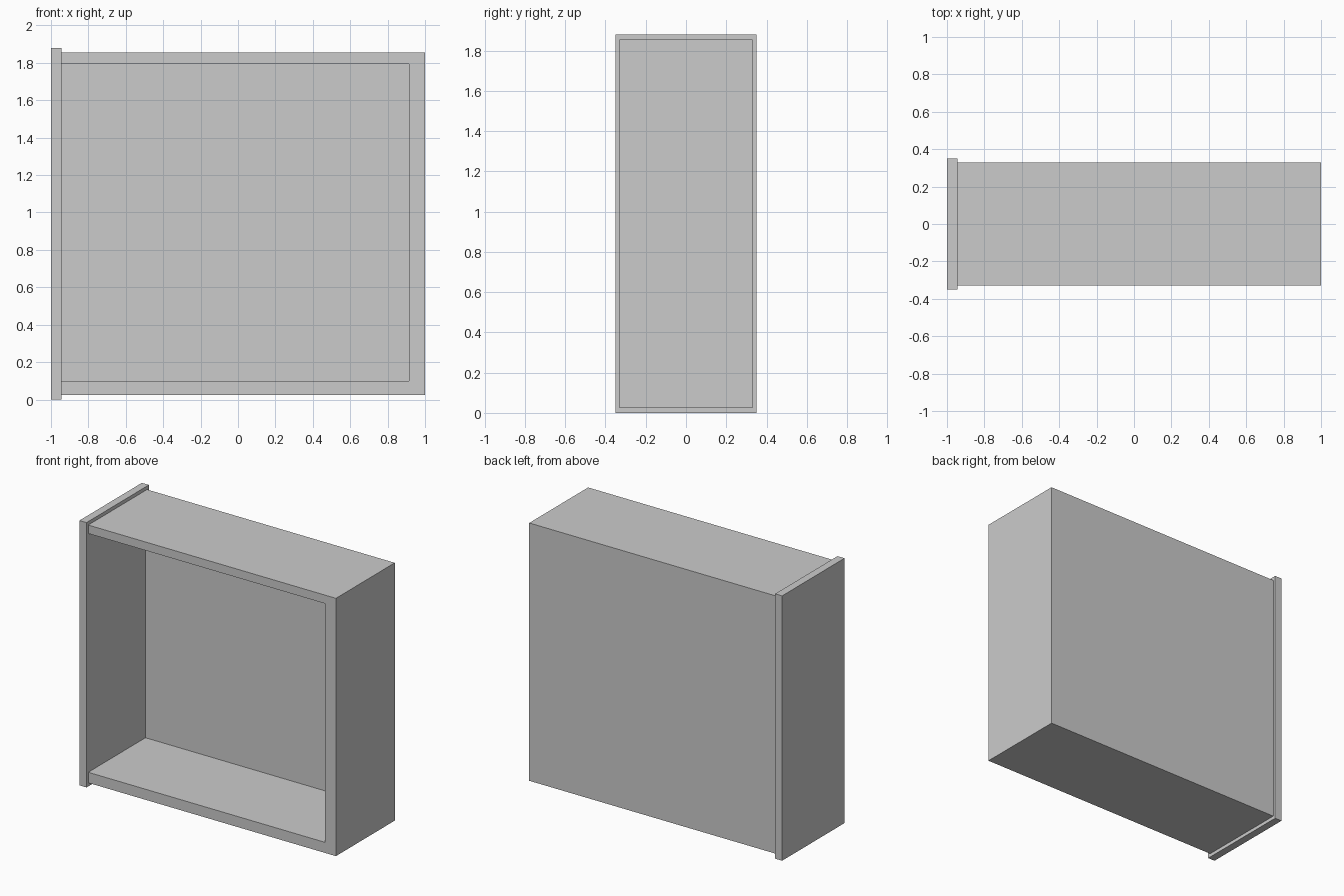
import bpy

if "Cube" in bpy.data.objects:
    bpy.data.objects.remove(bpy.data.objects["Cube"])


def box(name, x, y, z):
    """Box spanning the given (min, max) ranges."""
    bpy.ops.mesh.primitive_cube_add(size=1)
    ob = bpy.context.object
    ob.name = ob.data.name = name
    lo, hi = zip(x, y, z)
    for v in ob.data.vertices:
        v.co = [hi[i] if v.co[i] > 0 else lo[i] for i in range(3)]
    return ob


# Face panel, slightly larger than the tray all round
box("face_panel", (-1.0, -0.945), (-0.35, 0.35), (0.0, 1.88))

# Tray body with thick walls and a thin base board
tray = box("tray", (-0.945, 1.0), (-0.33, 0.33), (0.025, 1.855))

# Cavity open at the front and closed on the left by the face panel
cavity = box("cavity_cutter", (-1.1, 0.915), (-0.5, 0.312), (0.10, 1.795))
cavity.hide_render = True

cut = tray.modifiers.new("cavity", 'BOOLEAN')
cut.operation = 'DIFFERENCE'
cut.solver = 'EXACT'
cut.object = cavity
bpy.context.view_layer.objects.active = tray
bpy.ops.object.modifier_apply(modifier=cut.name)
bpy.data.objects.remove(cavity)
